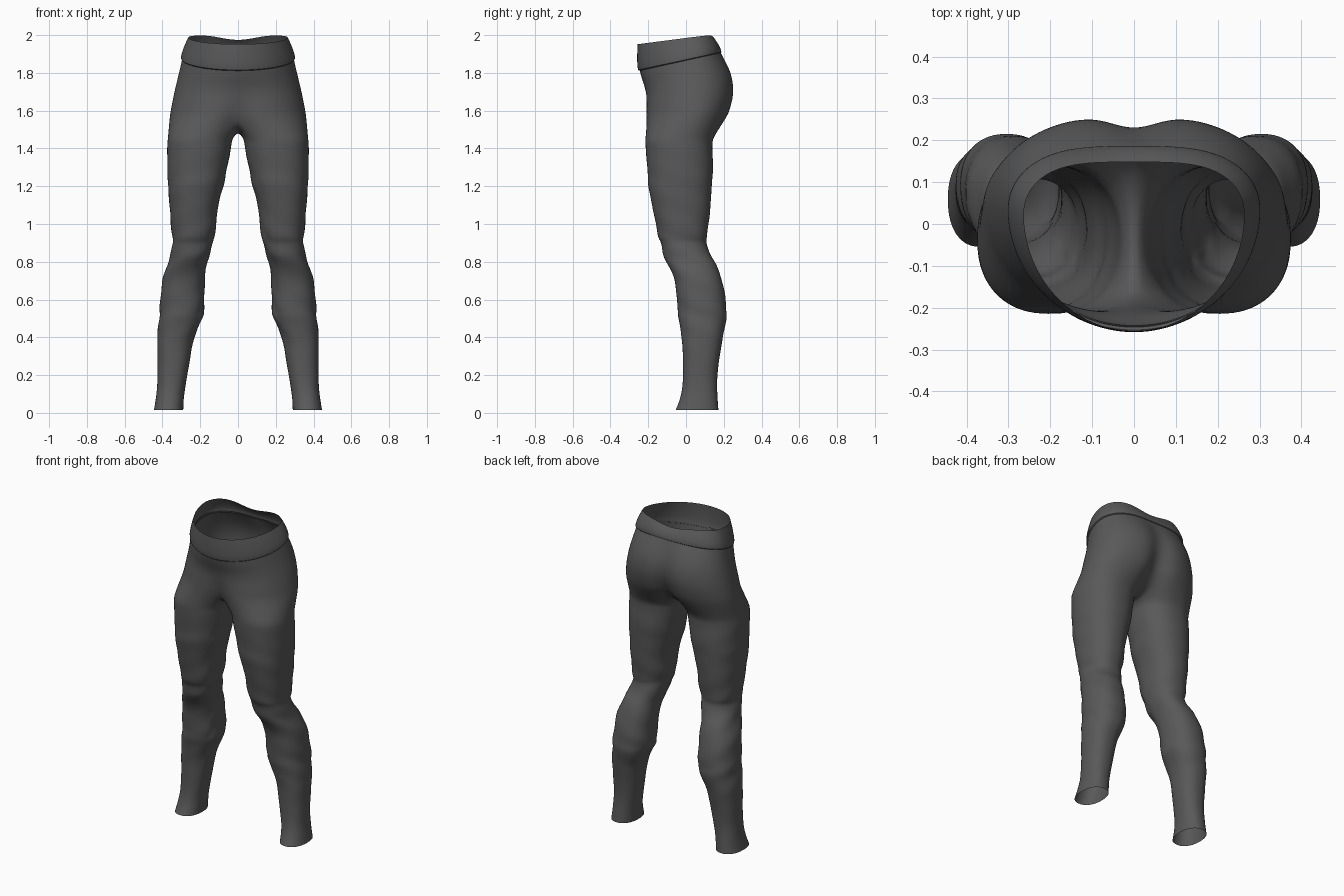
import bpy, bmesh, math
from mathutils import Vector

if "Cube" in bpy.data.objects:
    bpy.data.objects.remove(bpy.data.objects["Cube"])

NO, NI = 33, 11          # points on the outer arc and on the inner seam side

# legs: z, inner x, outer x, front y, back y
LEG = [(0.015, .290, .445, -.055, .172), (0.10, .285, .432, -.024, .166), (0.20, .268, .425, -.016, .166),
       (0.35, .243, .428, -.018, .186), (0.43, .222, .425, -.028, .202), (0.50, .186, .418, -.040, .214),
       (0.54, .182, .416, -.042, .214), (0.60, .178, .410, -.050, .211), (0.70, .175, .402, -.058, .192),
       (0.79, .166, .373, -.098, .158), (0.84, .150, .356, -.124, .130), (0.90, .131, .346, -.132, .106),
       (0.93, .127, .350, -.146, .110), (1.00, .114, .355, -.160, .120), (1.10, .106, .363, -.180, .131),
       (1.20, .076, .371, -.200, .136), (1.26, .066, .373, -.203, .143), (1.33, .050, .375, -.208, .143),
       (1.40, .038, .375, -.214, .140), (1.455, .028, .372, -.216, .142)]

# hips: z, tilt, half width, front y, back y, back cleft, front dent, front roundness, back roundness
HIP = [(1.57, .00, .362, -.217, .228, .055, .030, .72, .75),
       (1.64, .03, .349, -.215, .252, .040, .014, .75, .75),
       (1.70, .06, .336, -.214, .259, .030, .004, .80, .75),
       (1.76, .12, .321, -.221, .247, .022, .000, .85, .72),
       (1.82, .18, .306, -.236, .215, .012, .000, .92, .68),
       (1.875, .22, .294, -.247, .180, .000, .000, 1.0, .62)]

# waistband: turned-in lower lip, then up to the rim
BAND = [(1.866, .22, .292, -.243, .178, .0, .0, 1.0, .62),
        (1.864, .22, .306, -.255, .190, .0, .0, 1.0, .62),
        (1.900, .20, .298, -.259, .184, .0, .0, 1.0, .60),
        (1.945, .16, .282, -.259, .168, .0, .0, 1.0, .57),
        (1.985, .13, .264, -.256, .148, .0, .0, 1.0, .55)]


def resample(pts, n):
    """Spread n points evenly along a polyline."""
    d = [0.0]
    for a, b in zip(pts, pts[1:]):
        d.append(d[-1] + (b - a).length)
    out, j = [], 0
    for i in range(n):
        t = d[-1] * i / (n - 1)
        while j < len(pts) - 2 and d[j + 1] < t:
            j += 1
        out.append(pts[j].lerp(pts[j + 1], (t - d[j]) / max(d[j + 1] - d[j], 1e-9)))
    return out


def half_arc(z, k, w, yf, yb, cleft, dent, pf, pb, dip=0.0):
    """Half cross-section of the hips, from front centre round to back centre."""
    yc = yb * 0.25 - 0.01
    pts = []
    for i in range(161):
        a = math.pi * (i / 160 - .5)
        s, c = math.sin(a), max(math.cos(a), 0)
        x = w * c ** (pf if s < 0 else pb) if 0 < i < 160 else 0.0
        y = yc + s * ((yb - yc) if s > 0 else (yc - yf))
        g = math.exp(-(x / .07) ** 2)
        y += dent * g if s < 0 else -cleft * g
        zz = z + k * y - (dip * math.exp(-(x / .13) ** 2) if s > 0 else 0)
        pts.append(Vector((x, y, zz)))
    return resample(pts, NO)


def leg_ring(z, xi, xo, yf, yb):
    """Closed leg section: outer arc first, then the inner side from back to front."""
    cx, cy, rx, ry = (xi + xo) / 2, (yf + yb) / 2, (xo - xi) / 2, (yb - yf) / 2
    lim = math.radians(142)
    ang = [-lim + 2 * lim * i / (NO - 1) for i in range(NO)]
    ang += [lim + (2 * math.pi - 2 * lim) * (i + 1) / (NI + 1) for i in range(NI)]
    out = []
    for a in ang:
        c, s = math.cos(a), math.sin(a)
        f = lambda v: math.copysign(abs(v) ** .88, v)
        fold = .004 * math.sin(z * 46 + 2.5 * a) * math.sin(math.pi * min(z / 1.5, 1))
        out.append(Vector((cx + (rx + fold) * f(c), cy + (ry + fold * .6) * f(s), z)))
    return out


def densify(rows, n):
    """Smooth curve through table rows, n steps per row."""
    out = []
    for i in range(len(rows) - 1):
        p = [rows[max(i - 1, 0)], rows[i], rows[i + 1], rows[min(i + 2, len(rows) - 1)]]
        for j in range(n):
            t = j / n
            out.append([.5 * (2 * b + (c - a) * t + (2 * a - 5 * b + 4 * c - d) * t * t
                              + (3 * b - a - 3 * c + d) * t ** 3) for a, b, c, d in zip(*p)])
    return out + [rows[-1]]


def bridge(bm, lo, hi, closed):
    n = len(lo)
    for i in range(n if closed else n - 1):
        j = (i + 1) % n
        bm.faces.new((lo[i], lo[j], hi[j], hi[i]))


def finish(bm, name, mat):
    """Turn the half mesh into a mirrored, smooth object."""
    me = bpy.data.meshes.new(name)
    bm.to_mesh(me)
    bm.free()
    me.materials.append(mat)
    ob = bpy.data.objects.new(name, me)
    bpy.context.collection.objects.link(ob)
    mir = ob.modifiers.new("mirror", 'MIRROR')
    mir.use_clip = True
    mir.merge_threshold = .0005
    sub = ob.modifiers.new("smooth", 'SUBSURF')
    sub.levels = sub.render_levels = 1
    bpy.ops.object.select_all(action='DESELECT')
    ob.select_set(True)
    bpy.context.view_layer.objects.active = ob
    bpy.ops.object.shade_smooth_by_angle(angle=math.radians(50))
    return ob


cloth = bpy.data.materials.new("charcoal fabric")
cloth.diffuse_color = (.10, .10, .10, 1)
cloth.use_nodes = True
cloth.node_tree.nodes["Principled BSDF"].inputs["Base Color"].default_value = cloth.diffuse_color

# leggings: legs, crotch seam and hips in one skin
bm = bmesh.new()
add = lambda pts: [bm.verts.new(p) for p in pts]
rings = [add(leg_ring(*r)) for r in densify(LEG, 2)]
for a, b in zip(rings, rings[1:]):
    bridge(bm, a, b, True)
arcs = [half_arc(*r) for r in densify(HIP, 2)]
front, back = arcs[0][0], arcs[0][-1]
seam = []
for i in range(NI):                      # U-shaped seam under the crotch
    t = (i + 1) / (NI + 1)
    y = back.y + (front.y - back.y) * t
    seam.append(Vector((0, y, 1.49 + .08 * abs(2 * t - 1) ** 2.2)))
prev = add(arcs[0] + seam)
bridge(bm, rings[-1], prev, True)
prev = prev[:NO]
for arc in arcs[1:]:
    cur = add(arc)
    bridge(bm, prev, cur, False)
    prev = cur
finish(bm, "leggings", cloth)

# waistband
bm = bmesh.new()
prev = None
for i, r in enumerate(BAND):
    cur = [bm.verts.new(p) for p in half_arc(*r, dip=.03 * (i / 4) ** 2)]
    if prev:
        bridge(bm, prev, cur, False)
    prev = cur
finish(bm, "waistband", cloth)
